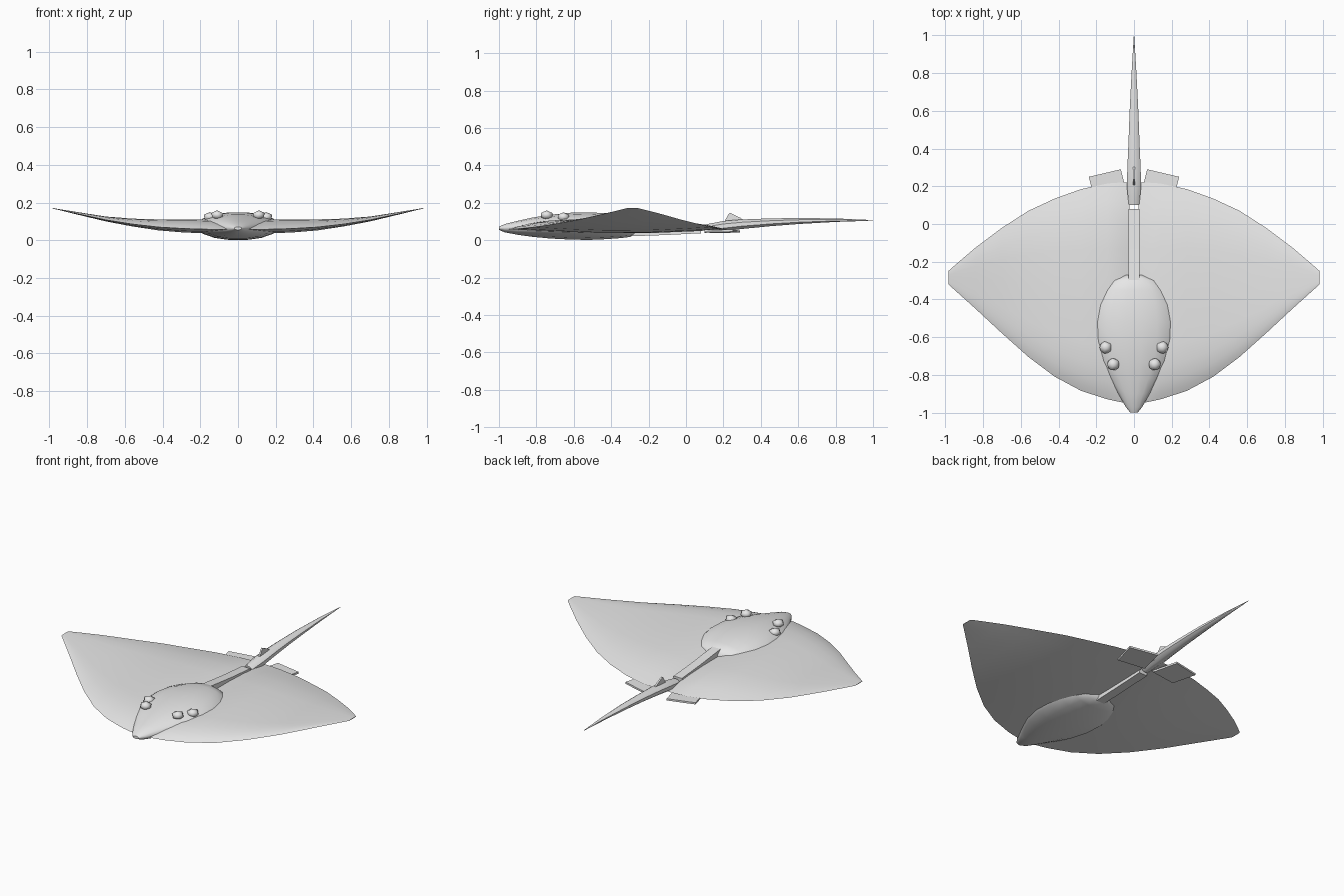
import bpy, bmesh
from math import cos, sin, pi, radians
from mathutils import Matrix, Vector

cube = bpy.data.objects.get("Cube")
if cube:
    bpy.data.objects.remove(cube, do_unlink=True)

grey = bpy.data.materials.new("pale_grey")
grey.use_nodes = True
grey.diffuse_color = (0.8, 0.8, 0.8, 1)
grey.node_tree.nodes["Principled BSDF"].inputs["Base Color"].default_value = (0.8, 0.8, 0.8, 1)


def finish(name, bm, mirror=False, smooth=None):
    """Turn a bmesh into a named object, optionally mirrored across x."""
    bmesh.ops.recalc_face_normals(bm, faces=bm.faces)
    mesh = bpy.data.meshes.new(name)
    bm.to_mesh(mesh)
    bm.free()
    mesh.materials.append(grey)
    obj = bpy.data.objects.new(name, mesh)
    bpy.context.collection.objects.link(obj)
    if mirror:
        mod = obj.modifiers.new("Mirror", "MIRROR")
        mod.use_mirror_merge = False
    if smooth:
        bpy.ops.object.select_all(action="DESELECT")
        obj.select_set(True)
        bpy.context.view_layer.objects.active = obj
        bpy.ops.object.shade_smooth_by_angle(angle=radians(smooth))
    return obj


def loft(rings):
    """Skin a list of equal closed rings and cap both ends."""
    bm = bmesh.new()
    loops = [[bm.verts.new(p) for p in ring] for ring in rings]
    n = len(loops[0])
    for a, b in zip(loops, loops[1:]):
        for i in range(n):
            j = (i + 1) % n
            bm.faces.new((a[i], a[j], b[j], b[i]))
    bm.faces.new(loops[0])
    bm.faces.new(loops[-1])
    return bm


def tube(stations, sides):
    """Loft ovals along y; each station is y, half width, bottom z, top z."""
    rings = []
    for y, w, lo, hi in stations:
        mid, h = (lo + hi) / 2, (hi - lo) / 2
        turns = [2 * pi * (i + 0.5) / sides for i in range(sides)]
        rings.append([(w * cos(a), y, mid + h * sin(a)) for a in turns])
    return loft(rings)


# Wing: x, front y, rear y, edge z, top z
wing_stations = [
    (0.025, -0.95, 0.22, 0.058, 0.085), (0.07, -0.945, 0.22, 0.058, 0.098),
    (0.14, -0.93, 0.215, 0.058, 0.108), (0.28, -0.885, 0.185, 0.062, 0.111),
    (0.42, -0.81, 0.135, 0.070, 0.111), (0.56, -0.705, 0.07, 0.086, 0.115),
    (0.70, -0.58, -0.02, 0.108, 0.126), (0.84, -0.45, -0.125, 0.138, 0.148),
    (0.94, -0.36, -0.21, 0.160, 0.164), (0.985, -0.32, -0.25, 0.170, 0.172),
]
# Chord position and share of the top height
camber = [(0, 0), (0.03, 0.3), (0.08, 0.62), (0.15, 0.88), (0.25, 1), (0.5, 1),
          (0.7, 0.97), (0.82, 0.78), (0.92, 0.42), (1, 0)]
rings = []
for x, front, rear, edge, top in wing_stations:
    chord = rear - front
    upper = [(x, front + t * chord, edge + h * (top - edge)) for t, h in camber]
    dip = 0.45 * (top - edge)
    lower = [(x, front + t * chord, edge - dip * sin(pi * t))
             for t in (0.85, 0.65, 0.4, 0.2, 0.08)]
    rings.append(upper + lower)
finish("wings", loft(rings), mirror=True, smooth=50)

# Body with a pointed snout
body_stations = [
    (-1.0, 0.02, 0.055, 0.072), (-0.97, 0.045, 0.042, 0.086),
    (-0.9, 0.085, 0.028, 0.104), (-0.82, 0.135, 0.017, 0.122),
    (-0.73, 0.185, 0.008, 0.137), (-0.62, 0.218, 0.002, 0.148),
    (-0.52, 0.222, 0.0, 0.150), (-0.43, 0.205, 0.004, 0.146),
    (-0.35, 0.17, 0.010, 0.135), (-0.30, 0.13, 0.016, 0.125),
    (-0.27, 0.05, 0.035, 0.105),
]
finish("body", tube(body_stations, 16), smooth=50)

# Backbone strip filling the slot between the wings
spine_stations = [(-0.32, 0.028, 0.02, 0.125), (-0.1, 0.028, 0.028, 0.1),
                  (0.08, 0.028, 0.037, 0.085)]
spine = [[(-w, y, lo), (w, y, lo), (w, y, hi), (-w, y, hi)]
         for y, w, lo, hi in spine_stations]
finish("backbone", loft(spine), smooth=30)

# Tail
tail_stations = [
    (0.1, 0.03, 0.037, 0.085), (0.2, 0.041, 0.046, 0.105),
    (0.3, 0.038, 0.058, 0.113), (0.45, 0.031, 0.073, 0.118),
    (0.6, 0.025, 0.085, 0.120), (0.8, 0.014, 0.097, 0.117),
    (0.94, 0.005, 0.102, 0.111), (1.0, 0.001, 0.105, 0.107),
]
finish("tail", tube(tail_stations, 8), smooth=50)

# Small upright fin on the tail
profile = [(0.2, 0.09), (0.31, 0.105), (0.29, 0.12), (0.235, 0.146), (0.225, 0.135)]
finish("tail_fin", loft([[(x, y, z) for y, z in profile] for x in (-0.005, 0.005)]))

# Flat rear fins
outline = [(0.03, 0.13), (0.2, 0.10), (0.24, 0.25), (0.07, 0.29)]
fin = [[(x, y, z + 0.03 * x) for x, y in outline] for z in (0.038, 0.049)]
finish("rear_fins", loft(fin), mirror=True)

# Eyes
bm = bmesh.new()
for pos in [(0.15, -0.655, 0.124), (0.11, -0.745, 0.134)]:
    bmesh.ops.create_icosphere(bm, subdivisions=1, radius=0.036,
                               matrix=Matrix.Translation(Vector(pos)) @ Matrix.Diagonal((1, 1, 0.7, 1)))
finish("eyes", bm, mirror=True, smooth=60)
